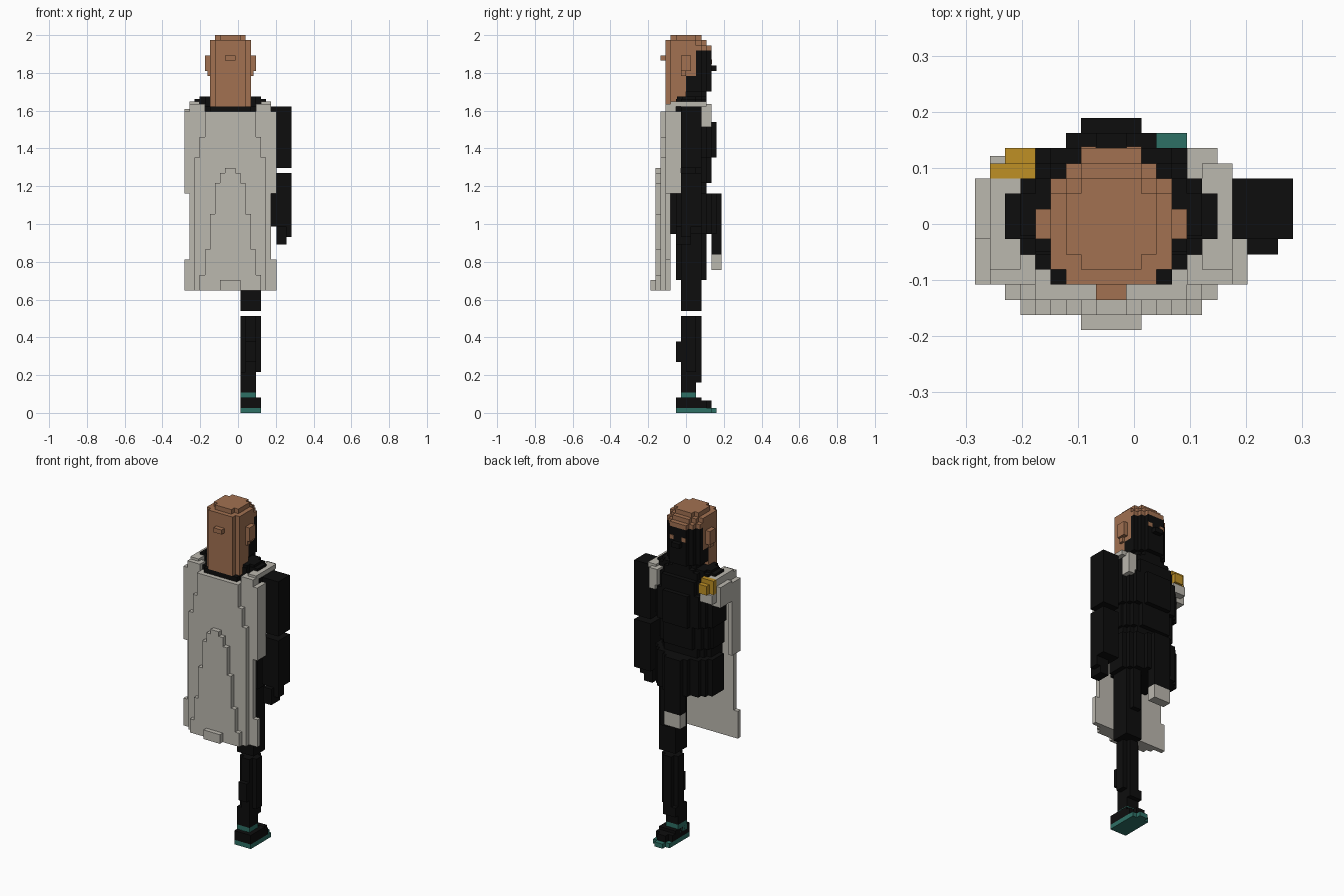
import bpy, bmesh

cube = bpy.data.objects.get("Cube")
if cube:
    bpy.data.objects.remove(cube, do_unlink=True)

UNIT = 2 / 74          # edge of one block
CX, CY = 10.5, 7       # grid centre


def material(name, r, g, b):
    m = bpy.data.materials.new(name)
    m.use_nodes = True
    m.diffuse_color = (r, g, b, 1)
    node = m.node_tree.nodes["Principled BSDF"]
    node.inputs["Base Color"].default_value = (r, g, b, 1)
    node.inputs["Roughness"].default_value = 0.9
    return m


BLACK = material("black cloth", .004, .004, .004)
GREY = material("pale grey cloth", .50, .48, .43)
BROWN = material("brown skin", .36, .165, .083)
GOLD = material("gold", .52, .28, .018)
TEAL = material("teal", .027, .16, .13)


def add_prism(bm, x, y, z, front=(), back=()):
    """Upright block; front and back list the side insets of its stepped rows."""
    rows = [(y[0] + i, y[0] + i + 1, n) for i, n in enumerate(back)]
    rows.append((y[0] + len(back), y[1] - len(front), 0))
    rows += [(y[1] - i - 1, y[1] - i, front[i]) for i in reversed(range(len(front)))]
    right = [(x[1] - n, v) for a, b, n in rows for v in (a, b)]
    left = [(x[0] + n, v) for a, b, n in reversed(rows) for v in (b, a)]
    base = [bm.verts.new(((px - CX) * UNIT, (py - CY) * UNIT, z[0] * UNIT))
            for px, py in right + left]
    top = [bm.verts.new((v.co.x, v.co.y, z[1] * UNIT)) for v in base]
    bm.faces.new(base[::-1])
    bm.faces.new(top)
    for i in range(len(base)):
        j = (i + 1) % len(base)
        bm.faces.new((base[i], base[j], top[j], top[i]))


def part(name, mat, *blocks):
    bm = bmesh.new()
    for b in blocks:
        add_prism(bm, *b)
    mesh = bpy.data.meshes.new(name)
    bm.to_mesh(mesh)
    bm.free()
    mesh.materials.append(mat)
    obj = bpy.data.objects.new(name, mesh)
    bpy.context.collection.objects.link(obj)


def sheet(name, y, steps):
    """Cape layer made of bands: bottom, top, half width."""
    part(name, GREY, *[((9 - h, 9 + h), y, (a, b)) for a, b, h in steps])


# Shoe and leg
part("shoe_sole", TEAL, ((11, 15), (5, 12), (0, 1)), ((12, 14), (12, 13), (0, 1)))
part("shoe_upper", BLACK, ((11, 15), (5, 10), (1, 3)), ((11, 15), (10, 12), (1, 2.4), (1,)))
part("ankle_band", TEAL, ((11, 14), (6, 9), (3, 4)), ((11, 13), (5.9, 9), (2, 3)))
part("shin", BLACK,
     ((11, 14), (6, 9), (4, 6)),
     ((11, 14), (6, 10), (6, 8)),
     ((11, 15), (6, 10), (8, 19), (1,), (1,)),
     ((12, 14), (5, 6), (10, 14)))
part("thigh", BLACK,
     ((11, 15), (6, 10), (20, 26)),
     ((11, 15), (5, 11), (26, 35), (1,), (1,)))

# Skirt with hanging front panel
part("skirt", BLACK, ((2, 16), (4, 14), (35, 43), (5, 4, 2, 1), (3, 1)))
part("front_panel", BLACK, ((7, 11), (12, 14), (31, 35)))
part("front_panel_hem", GREY, ((7, 11), (12, 14), (28, 31)))

# Torso and collar
part("torso", BLACK,
     ((3, 15), (4, 11), (43, 45), (2, 1), (1,)),
     ((2.5, 15.5), (4, 12), (45, 50), (3, 1.5, .5), (1,)),
     ((2, 16), (4, 13), (50, 57), (4, 2, 1), (1,)),
     ((2, 16), (4, 12), (57, 60), (3, 1), (1,)))
part("collar", BLACK,
     ((2, 16), (5, 11), (60, 61.5), (3, 1), (2,)),
     ((3, 15), (4.2, 11), (61, 62), (3, 1), (3, 1)),
     ((5, 13), (3, 5), (59, 60)))

# Arm
part("upper_arm", BLACK, ((17, 21), (6, 10), (48, 60)))
part("forearm", BLACK, ((17, 21), (6, 10), (36.5, 47)))
part("hand", BLACK, ((18, 20), (5, 8), (33, 36.5)), ((20, 21), (6, 8), (34.5, 36.5)))

# Head: bare crown and back, dark mask over the face
part("head_back", BROWN,
     ((5, 13), (3, 7), (60, 66), (), (1,)),
     ((5, 13), (3, 9), (66, 71), (), (1,)))
part("crown", BROWN,
     ((5, 13), (3, 12), (71, 72), (2, 1), (1,)),
     ((5, 13), (3, 11), (72, 73), (2, 1), (1,)),
     ((6, 12), (4, 10), (73, 74), (1,), (1,)))
part("ears", BROWN,
     ((4, 5), (6, 8), (67, 70)), ((13, 14), (6, 8), (67, 70)),
     ((4.5, 13.5), (6, 7), (66, 67)))
part("hair_knot", BROWN, ((8, 10), (2, 3), (69, 70)))
part("face_mask", BLACK,
     ((5, 13), (9, 12), (66, 71), (2, 1)),
     ((5, 13), (7, 12), (63, 66), (2, 1)),
     ((6, 12), (6, 11), (61, 63), (1,)),
     ((8, 10), (12, 13), (67, 68)))
part("eyes", BROWN, *[((x, x + 1), (11.9, 12.1), (68.3, 69.2)) for x in (7, 10)])

# Cape layers, deepest at the middle of the hem
sheet("cape_main", (3, 4), [(24, 30, 9), (30, 43, 8), (43, 59, 9)])
sheet("cape_middle", (2, 3), [(24, 50, 7), (50, 54, 6), (54, 59, 5)])
sheet("cape_fold", (1, 2), [(24, 27, 6), (27, 32, 5), (32, 39, 4),
                            (39, 45, 3), (45, 47, 2), (47, 48, 1)])
sheet("cape_hem", (0, 1), [(24, 26, 2)])
part("cape_sides", GREY, *[((x, x + 1), (4, 6), (43, 59)) for x in (0, 17)])
part("cape_shoulders", GREY,
     ((0, 2), (6, 10), (55, 59.5)),
     ((1, 3), (4, 10), (59, 61)),
     ((15, 17), (4, 11), (60, 61)),
     ((1, 4), (3, 5), (59, 60.5)),
     ((14, 17), (3, 5), (59, 60.5)))
part("cape_lapels", GREY,
     ((14, 16), (10, 12), (57, 60.5)),
     ((14.5, 16), (10, 12), (56, 57)),
     ((1, 4), (10, 11.5), (56, 58)))

# Shoulder clasp
part("clasp", GOLD, ((1, 4), (10, 11), (58, 61)), ((2, 4), (11, 12), (58, 60)))
